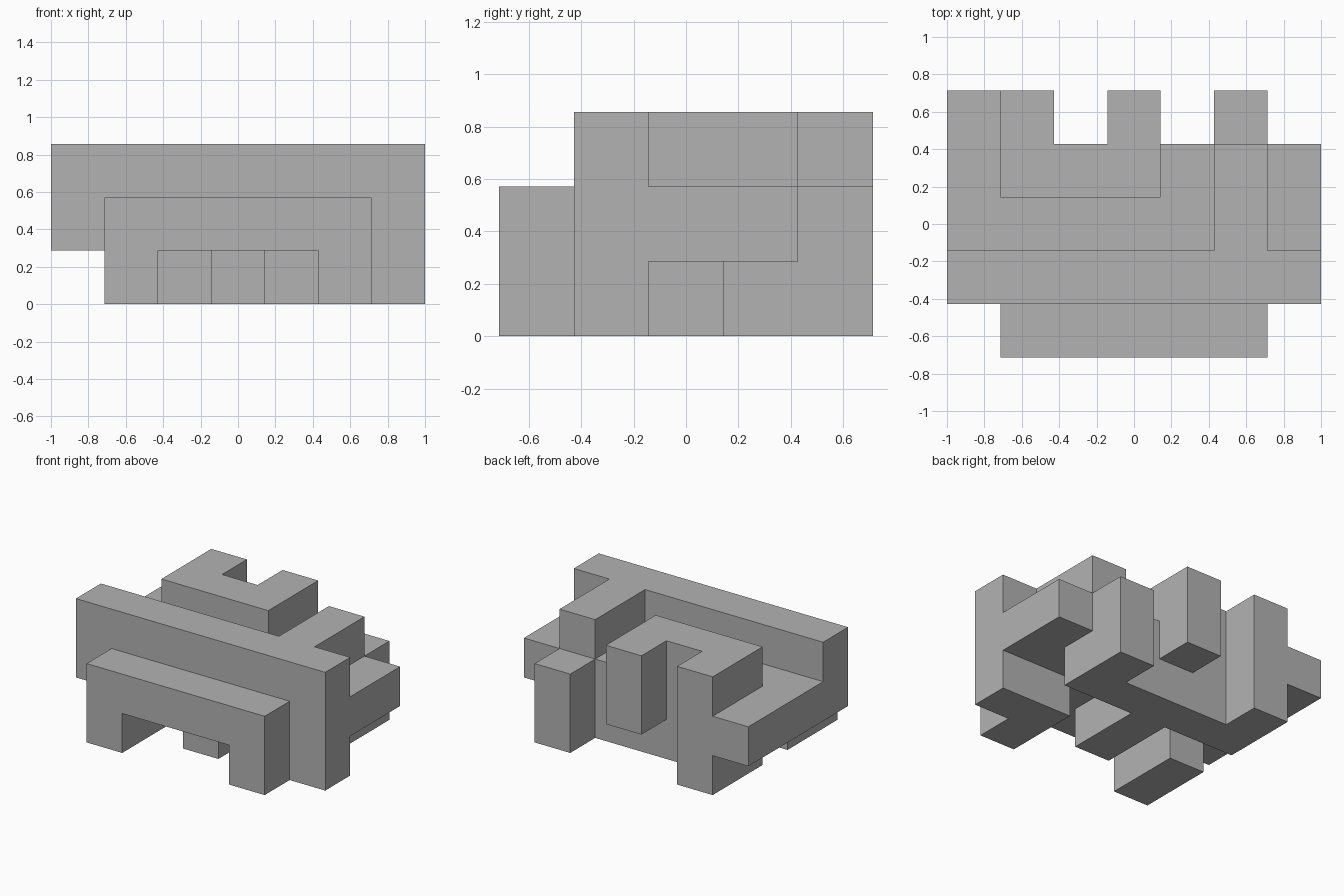
import bpy
import bmesh
from math import radians
from itertools import product
from mathutils import Vector

default_cube = bpy.data.objects.get("Cube")
if default_cube:
    bpy.data.objects.remove(default_cube, do_unlink=True)

# The block sits on a grid of equal cells: seven wide, five deep, three high
GRID = Vector((7, 5, 3))
CELL = 2 / GRID.x

# Each part is a bar of cells, from its low corner to its high corner (x, y, z)
PARTS = {
    "front_lintel": ((1, 0, 1), (6, 1, 2)),
    "front_right_leg": ((1, 0, 0), (2, 2, 1)),
    "front_left_leg": ((5, 0, 0), (6, 2, 1)),
    "cross_wall": ((0, 1, 1), (7, 2, 3)),
    "wall_foot": ((6, 1, 0), (7, 2, 1)),
    "core_slab": ((0, 2, 1), (7, 4, 2)),
    "centre_keel": ((3, 1, 0), (4, 4, 1)),
    "rear_sill": ((1, 3, 0), (6, 4, 1)),
    "rear_left_post": ((5, 4, 0), (6, 5, 2)),
    "top_beam": ((5, 2, 2), (6, 4, 3)),
    "fork_bridge": ((1, 3, 2), (4, 4, 3)),
    "fork_right_post": ((1, 4, 0), (2, 5, 3)),
    "fork_left_post": ((3, 4, 1), (4, 5, 3)),
    "side_ledge": ((0, 4, 1), (1, 5, 2)),
}


def bar_cells(low, high):
    return set(product(*(range(a, b) for a, b in zip(low, high))))


def to_world(corner):
    return Vector((corner.x - GRID.x / 2, corner.y - GRID.y / 2, corner.z)) * CELL


def add_exposed_faces(bm, cell, solid):
    """Add the faces of a cell that touch open space."""
    centre = Vector(cell) + Vector((.5, .5, .5))
    for axis, sign in product(range(3), (-1, 1)):
        normal = Vector((0, 0, 0))
        normal[axis] = sign
        if tuple(int(c) for c in Vector(cell) + normal) in solid:
            continue
        u = Vector((0, 0, 0))
        u[(axis + 1) % 3] = .5
        v = normal.cross(u)
        middle = centre + normal / 2
        ring = (middle - u - v, middle + u - v, middle + u + v, middle - u + v)
        bm.faces.new([bm.verts.new(to_world(p)) for p in ring])


# One grey for the whole block
grey = bpy.data.materials.new("plain_grey")
grey.use_nodes = True
colour = (.45, .45, .45, 1)
grey.diffuse_color = colour
grey.node_tree.nodes["Principled BSDF"].inputs["Base Color"].default_value = colour

# Join the bars into one shell with no inner walls and clean flat faces
solid = set().union(*(bar_cells(low, high) for low, high in PARTS.values()))
bm = bmesh.new()
for cell in sorted(solid):
    add_exposed_faces(bm, cell, solid)
bmesh.ops.remove_doubles(bm, verts=bm.verts, dist=.001)
bmesh.ops.dissolve_limit(bm, angle_limit=radians(1), verts=bm.verts, edges=bm.edges)

mesh = bpy.data.meshes.new("interlocking_block")
bm.to_mesh(mesh)
bm.free()
mesh.materials.append(grey)
block = bpy.data.objects.new("interlocking_block", mesh)
bpy.context.collection.objects.link(block)
